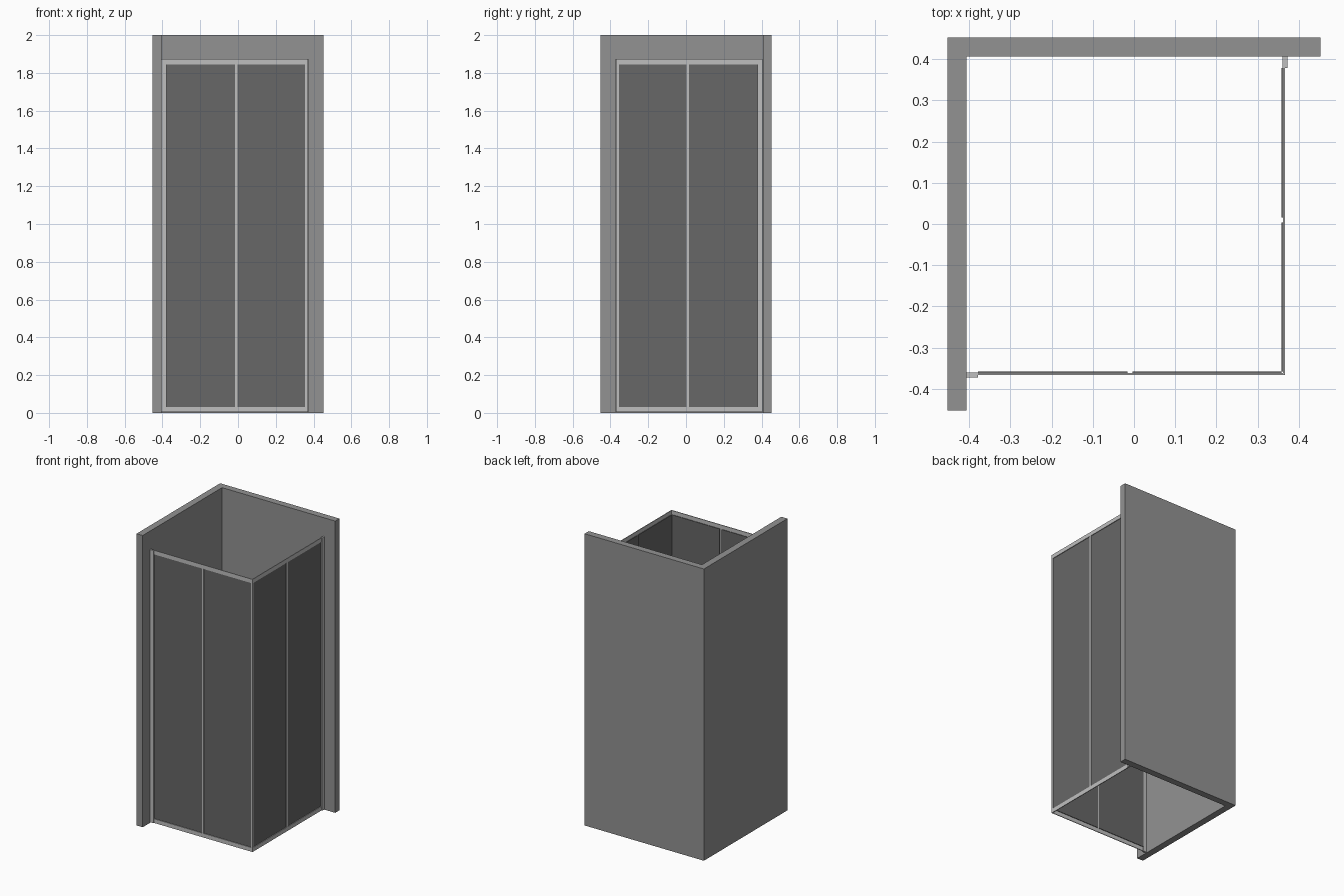
import bpy

if "Cube" in bpy.data.objects:
    bpy.data.objects.remove(bpy.data.objects["Cube"])

def material(name, v):
    m = bpy.data.materials.new(name)
    m.diffuse_color = (v, v, v, 1)
    m.use_nodes = True
    m.node_tree.nodes["Principled BSDF"].inputs["Base Color"].default_value = m.diffuse_color
    return m

WALL = material("wall_grey", 0.29)
FRAME = material("light_metal", 0.52)
GLASS = material("dark_glass", 0.135)
H = 1.873            # enclosure height
RAIL = 0.028         # rail height

def box(name, x, y, z, mat):
    """Box from (min, max) ranges on each axis."""
    bpy.ops.mesh.primitive_cube_add(
        size=1, location=[(a + b) / 2 for a, b in (x, y, z)])
    o = bpy.context.object
    o.name = name
    o.scale = [b - a for a, b in (x, y, z)]
    bpy.ops.object.transform_apply(location=False, rotation=False, scale=True)
    o.data.materials.append(mat)
    return o

# Two walls meeting in the back left corner
box("back_wall", (-0.4525, 0.4525), (0.407, 0.4525), (0, 2), WALL)
box("left_wall", (-0.4525, -0.406), (-0.4525, 0.407), (0, 2), WALL)

def screen(side):
    """One screen: u runs from the wall (-) to the free corner (+), d is the
    distance outwards. The right screen mirrors the front one on the diagonal."""
    def part(name, u, d, z, mat):
        if side == "front":
            box(f"{side}_{name}", u, (-d[1], -d[0]), z, mat)
        else:
            box(f"{side}_{name}", d, (-u[1], -u[0]), z, mat)

    outer = (0.362, 0.367)
    # wall channel, stepping out a little
    part("wall_channel", (-0.406, -0.379), (0.361, 0.373), (0.004, H), FRAME)
    # bottom and top rails
    end = 0.367 if side == "front" else 0.362
    part("bottom_rail", (-0.379, end), outer, (0.004, 0.004 + RAIL), FRAME)
    part("top_rail", (-0.379, end), outer, (H - RAIL, H), FRAME)
    # corner post and centre strip
    part("corner_post", (0.355, end), outer, (0.004 + RAIL, H - RAIL), FRAME)
    part("centre_strip", (-0.016, -0.003), outer, (0.004 + RAIL, H - RAIL), FRAME)
    # two glass panels, set slightly inwards
    for i, u in enumerate(((-0.379, -0.0155), (-0.0035, 0.358))):
        part(f"glass_panel_{i + 1}", u, (0.358, 0.3625),
             (0.004 + RAIL, H - RAIL), GLASS)

for s in ("front", "right"):
    screen(s)
